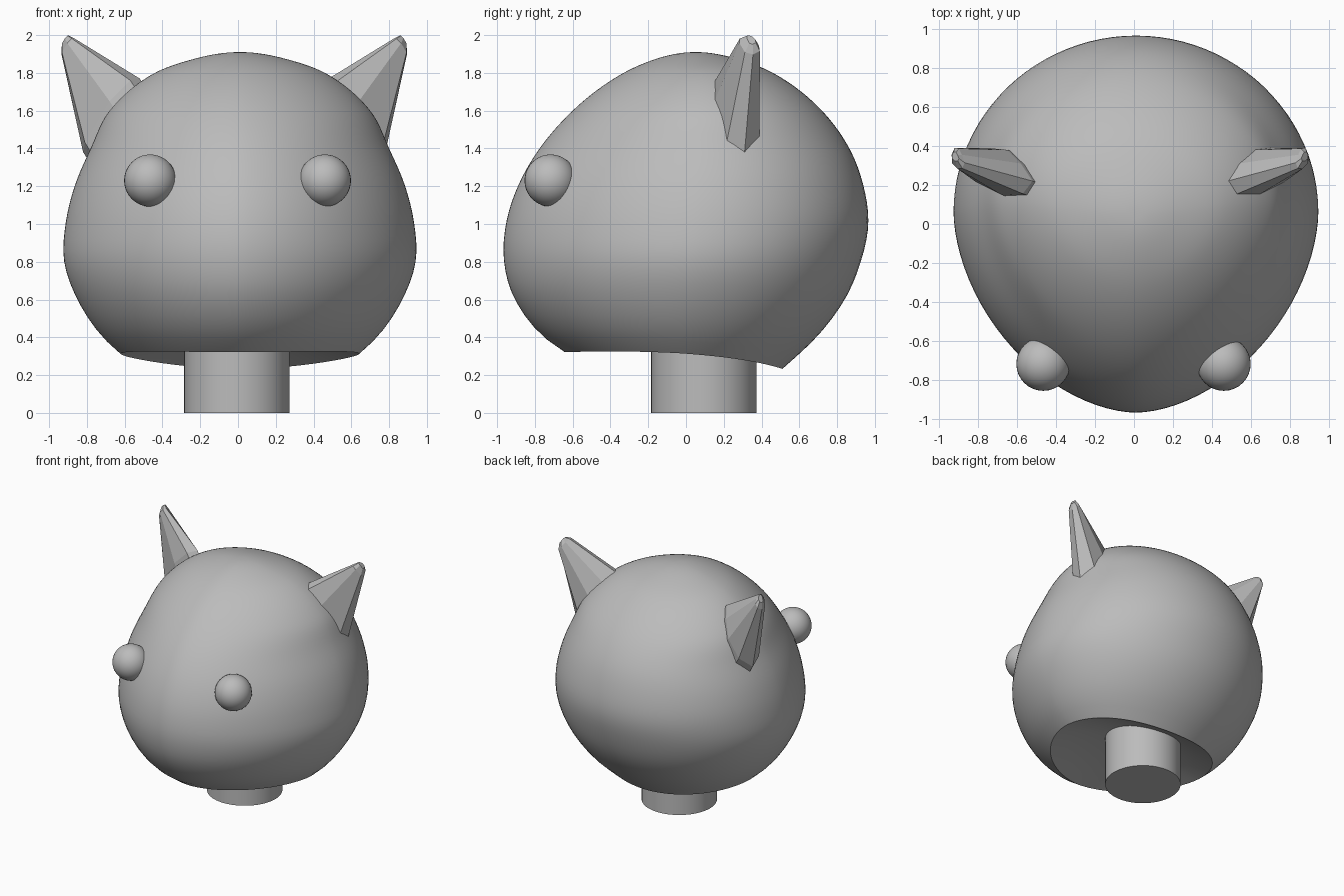
import bpy, bmesh, math
from mathutils import Vector

cube = bpy.data.objects.get("Cube")
if cube:
    bpy.data.objects.remove(cube, do_unlink=True)

GREY = (0.5, 0.5, 0.5, 1.0)
mat = bpy.data.materials.new("plain grey")
mat.use_nodes = True
mat.diffuse_color = GREY
mat.node_tree.nodes["Principled BSDF"].inputs["Base Color"].default_value = GREY


def finish(bm, name, smooth=True):
    """Turn a bmesh into a named object with the shared material."""
    bmesh.ops.recalc_face_normals(bm, faces=bm.faces)
    mesh = bpy.data.meshes.new(name)
    bm.to_mesh(mesh)
    bm.free()
    mesh.materials.append(mat)
    obj = bpy.data.objects.new(name, mesh)
    bpy.context.collection.objects.link(obj)
    if smooth:
        bpy.ops.object.select_all(action="DESELECT")
        obj.select_set(True)
        bpy.context.view_layer.objects.active = obj
        bpy.ops.object.shade_smooth_by_angle(angle=math.radians(40))
    return obj


def loft(bm, rings, cap_start=True, cap_end=True):
    """Skin a stack of equal-length point rings."""
    rows = [[bm.verts.new(p) for p in ring] for ring in rings]
    n = len(rows[0])
    for a, b in zip(rows, rows[1:]):
        for i in range(n):
            j = (i + 1) % n
            bm.faces.new((a[i], a[j], b[j], b[i]))
    if cap_start:
        bm.faces.new(rows[0][::-1])
    if cap_end:
        bm.faces.new(rows[-1])


# Head: half width, front depth and back depth at key heights
TOP = 1.91
KEYS = [  # z, half width, front y, back y
    (1.91, 0.0, 0.05, 0.05), (1.88, 0.22, -0.14, 0.25), (1.8, 0.45, -0.33, 0.46),
    (1.6, 0.69, -0.60, 0.72), (1.4, 0.79, -0.775, 0.865), (1.2, 0.875, -0.89, 0.94),
    (1.0, 0.923, -0.953, 0.965), (0.8, 0.93, -0.963, 0.925), (0.6, 0.86, -0.905, 0.84),
    (0.4, 0.725, -0.75, 0.69), (0.2, 0.50, -0.45, 0.475)]
US = [math.sqrt(TOP - k[0]) for k in KEYS]


def slope(i, c):
    a, b = max(i - 1, 0), min(i + 1, len(KEYS) - 1)
    return (KEYS[b][c] - KEYS[a][c]) / (US[b] - US[a])


def section(u):
    """Smoothly interpolated half width, front y and back y."""
    i = max(k for k in range(len(US) - 1) if US[k] <= u or k == 0)
    h = US[i + 1] - US[i]
    t = (u - US[i]) / h
    return [(2*t**3 - 3*t**2 + 1) * KEYS[i][c] + (t**3 - 2*t**2 + t) * h * slope(i, c)
            + (3*t**2 - 2*t**3) * KEYS[i + 1][c] + (t**3 - t**2) * h * slope(i + 1, c)
            for c in (1, 2, 3)]


def power(v, e):
    return math.copysign(abs(v) ** e, v)


def head_point(angle, s):
    """Point on the head: s runs from the crown (0) to the tilted rim (1)."""
    co, si = math.cos(angle), math.sin(angle)
    rim_y = -0.065 + 0.575 * si
    rim_z = 0.305 - 0.09 * rim_y - 0.1 * rim_y ** 2
    u = s * math.sqrt(TOP - rim_z)
    half, front, back = section(u)
    mid = (front + back) / 2 + 0.08 * half
    e = 1.0 if si > 0 else 2 / 1.78      # the muzzle side is more pointed
    y = mid + power(si, e) * ((back - mid) if si > 0 else (mid - front))
    return Vector((0.01 + half * power(co, e), y, TOP - u * u))


SEG, ROWS = 96, 48
angles = [2 * math.pi * i / SEG for i in range(SEG)]
rings = [[head_point(a, r / ROWS) for a in angles] for r in range(1, ROWS + 1)]
rim = rings[-1]
# Shallow hollow under the head
hollow_center = Vector((0.01, -0.03, 0.40))
for k in (0.8, 0.6, 0.4, 0.2):
    ring = []
    for p in rim:
        q = hollow_center.lerp(p, k)
        q.z = hollow_center.z + (p.z - hollow_center.z) * k * k
        ring.append(q)
    rings.append(ring)
bm = bmesh.new()
loft(bm, rings)
finish(bm, "head")

# Neck
bm = bmesh.new()
loft(bm, [[(-0.006 + 0.279 * math.cos(a), 0.095 + 0.279 * math.sin(a), z) for a in angles]
          for z in (0.0, 0.5)])
finish(bm, "neck")

# Eyes
for name, x in (("left_eye", 0.46), ("right_eye", -0.465)):
    bm = bmesh.new()
    bmesh.ops.create_uvsphere(bm, u_segments=32, v_segments=20, radius=0.138)
    bmesh.ops.translate(bm, verts=bm.verts, vec=(x, -0.717, 1.23))
    finish(bm, name)

# Ears: faceted eight-sided horns with a blunt tip
BASE = [Vector(p) for p in (
    (0.78, 0.31, 1.38), (0.77, 0.215, 1.43), (0.64, 0.15, 1.65), (0.53, 0.155, 1.76),
    (0.48, 0.22, 1.77), (0.54, 0.31, 1.71), (0.61, 0.38, 1.59), (0.71, 0.39, 1.46))]
center = sum(BASE, Vector()) / len(BASE)
tip = Vector((0.862, 0.335, 1.945))
end = Vector((0.875, 0.345, 1.977))


def ear_ring(c, s, sy):
    return [c + Vector(((p.x - center.x) * s, (p.y - center.y) * sy, (p.z - center.z) * s))
            for p in BASE]


root = center - (tip - center) * 0.15
ear_rings = [ear_ring(root, 1, 1), BASE, ear_ring(tip, 0.22, 0.45), ear_ring(end, 0.12, 0.2)]
for name, side, shift in (("left_ear", 1, 0.0), ("right_ear", -1, -0.04)):
    bm = bmesh.new()
    loft(bm, [[(side * p.x + shift, p.y, p.z) for p in r] for r in ear_rings])
    finish(bm, name, smooth=False)
